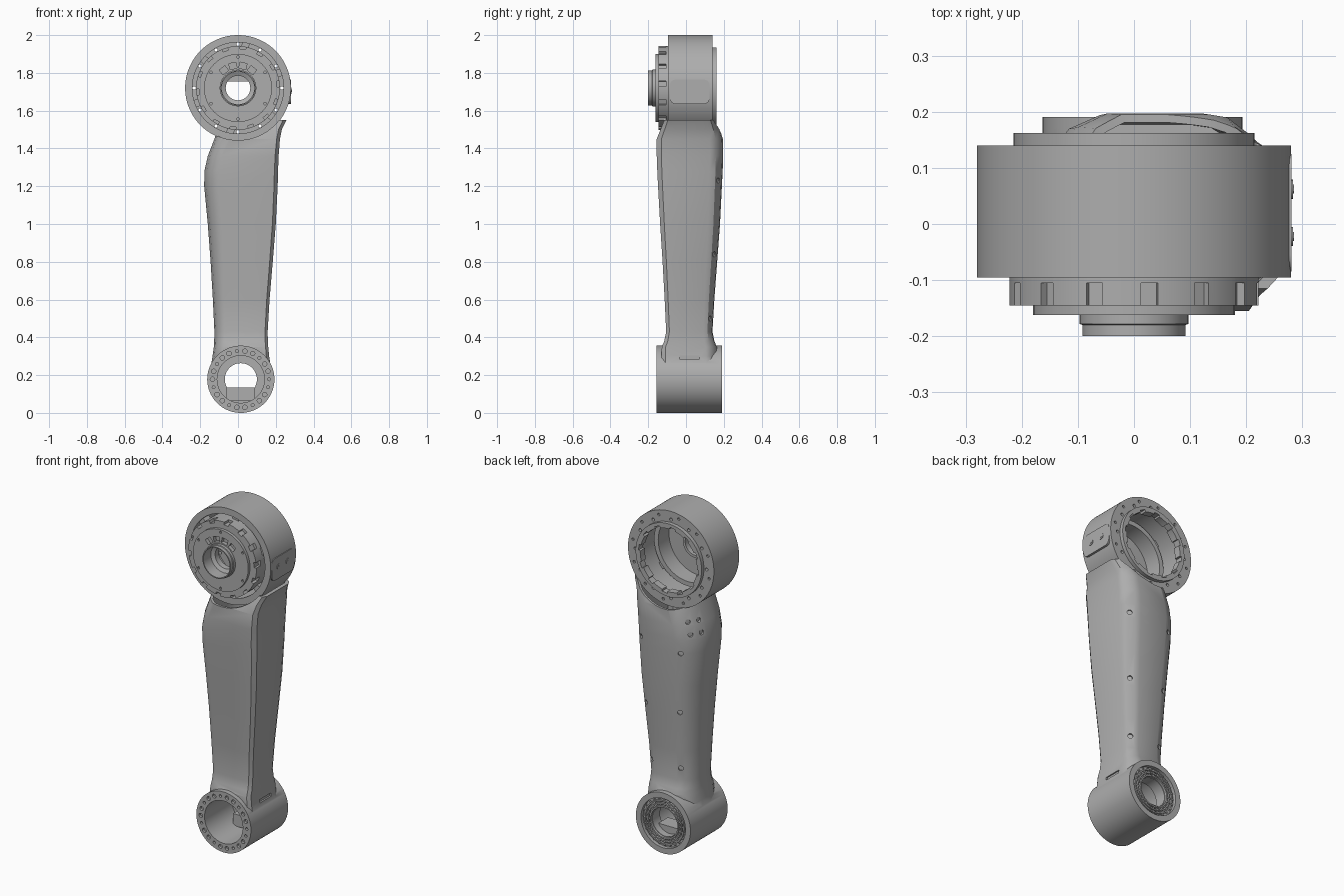
import bpy, bmesh
from math import cos, sin, pi, radians
from mathutils import Matrix, Vector

cube = bpy.data.objects.get("Cube")
if cube:
    bpy.data.objects.remove(cube, do_unlink=True)

metal = bpy.data.materials.new("brushed grey metal")
metal.use_nodes = True
GREY = (0.42, 0.42, 0.42, 1)
metal.diffuse_color = GREY
metal.node_tree.nodes["Principled BSDF"].inputs["Base Color"].default_value = GREY

TOP = (0, 1.72)          # axis of the large upper ring (x, z)
LOW = (0.015, 0.178)     # axis of the lower housing (x, z)


def finish(name, bm):
    """Turn a bmesh into a shaded object."""
    bmesh.ops.recalc_face_normals(bm, faces=bm.faces)
    mesh = bpy.data.meshes.new(name)
    bm.to_mesh(mesh)
    bm.free()
    mesh.materials.append(metal)
    obj = bpy.data.objects.new(name, mesh)
    bpy.context.collection.objects.link(obj)
    return obj


def smooth(obj):
    bpy.ops.object.select_all(action="DESELECT")
    obj.select_set(True)
    bpy.context.view_layer.objects.active = obj
    bpy.ops.object.shade_smooth_by_angle(angle=radians(32))


def combine(obj, bm, operation="DIFFERENCE"):
    """Apply a boolean with a temporary helper mesh."""
    helper = finish("helper", bm)
    helper.hide_render = True
    mod = obj.modifiers.new("cut", "BOOLEAN")
    mod.operation, mod.solver, mod.object = operation, "EXACT", helper
    bpy.context.view_layer.objects.active = obj
    bpy.ops.object.modifier_apply(modifier=mod.name)
    bpy.data.objects.remove(helper, do_unlink=True)


def lathe(bm, profile, axis, steps=80):
    """Revolve a closed (radius, y) profile around a line along y."""
    rings = []
    for i in range(steps):
        a = 2 * pi * i / steps
        rings.append([bm.verts.new((axis[0] + r * cos(a), y, axis[1] + r * sin(a)))
                      for r, y in profile])
    n = len(profile)
    for i in range(steps):
        p, q = rings[i], rings[(i + 1) % steps]
        for j in range(n):
            k = (j + 1) % n
            bm.faces.new((p[j], p[k], q[k], q[j]))
    return bm


def cylinder(bm, centre, direction, radius, depth, steps=16):
    turn = Vector((0, 0, 1)).rotation_difference(Vector(direction)).to_matrix().to_4x4()
    bmesh.ops.create_cone(bm, cap_ends=True, segments=steps, radius1=radius, radius2=radius,
                          depth=depth, matrix=Matrix.Translation(centre) @ turn)
    return bm


def box(bm, centre, size, turn=Matrix()):
    bmesh.ops.create_cube(bm, size=1, matrix=Matrix.Translation(centre) @ turn
                          @ Matrix.Diagonal((*size, 1)))
    return bm


def around(axis, radius, y, count, start=0.0, sweep=2 * pi):
    """Positions and rotations spread around a y axis."""
    for i in range(count):
        a = start + sweep * i / count
        yield (Vector((axis[0] + radius * cos(a), y, axis[1] + radius * sin(a))),
               Matrix.Rotation(-a, 4, "Y"))


# Arm: rounded cross-section with a chamfered back corner, lofted along z
SECTION = [(0.9, -1), (1, -0.86), (1, 0.6), (0.93, 0.78), (0.68, 0.97), (0.5, 1),
           (-0.4, 1), (-0.68, 0.86), (-0.9, 0.55), (-1, 0.2), (-1, -0.3),
           (-0.94, -0.65), (-0.82, -0.87), (-0.6, -1)]
# z, left x, right x, front y, back y
STATIONS = [(0.2, -0.15, 0.18, -0.13, 0.165), (0.3, -0.135, 0.165, -0.13, 0.165),
            (0.35, -0.128, 0.16, -0.128, 0.163), (0.38, -0.126, 0.158, -0.115, 0.15),
            (0.43, -0.125, 0.157, -0.105, 0.14), (0.6, -0.133, 0.167, -0.113, 0.15),
            (0.8, -0.145, 0.184, -0.124, 0.165), (1, -0.16, 0.2, -0.137, 0.18),
            (1.2, -0.179, 0.21, -0.148, 0.19), (1.28, -0.178, 0.212, -0.152, 0.194),
            (1.36, -0.16, 0.215, -0.155, 0.197), (1.45, -0.125, 0.222, -0.155, 0.195),
            (1.5, -0.11, 0.232, -0.135, 0.18), (1.55, -0.1, 0.256, -0.115, 0.16)]


def outline(station, inset=0):
    z, x0, x1, y0, y1 = station
    cx, cy, hx, hy = (x0 + x1) / 2, (y0 + y1) / 2, (x1 - x0) / 2 - inset, (y1 - y0) / 2 - inset
    return [Vector((cx + u * hx, cy + v * hy, z)) for u, v in SECTION]


def loft(stations, inset=0):
    bm = bmesh.new()
    loops = [[bm.verts.new(p) for p in outline(s, inset)] for s in stations]
    n = len(SECTION)
    for low, high in zip(loops, loops[1:]):
        for j in range(n):
            bm.faces.new((low[j], low[(j + 1) % n], high[(j + 1) % n], high[j]))
    bm.faces.new(loops[0])
    bm.faces.new(loops[-1])
    return bm


def station_at(z):
    for a, b in zip(STATIONS, STATIONS[1:]):
        if a[0] <= z <= b[0]:
            t = (z - a[0]) / (b[0] - a[0])
            return [p + (q - p) * t for p, q in zip(a, b)]


arm = finish("arm_with_lower_housing", loft(STATIONS))
combine(arm, cylinder(bmesh.new(), (LOW[0], 0.018, LOW[1]), (0, 1, 0), 0.178, 0.346, 80), "UNION")
top_cavity = loft([s for s in STATIONS if s[0] >= 1.2], 0.014)
for v in top_cavity.verts:
    if v.co.z > 1.54:
        v.co.z += 0.03
combine(arm, top_cavity)
combine(arm, cylinder(bmesh.new(), (0, 0, TOP[1]), (0, 1, 0), 0.276, 1, 80))

# Lower housing: front bore, small through hole, back recess
combine(arm, cylinder(bmesh.new(), (LOW[0], -0.05, LOW[1]), (0, 1, 0), 0.125, 0.3, 64))
combine(arm, cylinder(bmesh.new(), (LOW[0], 0.15, LOW[1]), (0, 1, 0), 0.085, 0.3, 48))
combine(arm, cylinder(bmesh.new(), (LOW[0], 0.19, LOW[1]), (0, 1, 0), 0.145, 0.04, 64))

# Screw holes in the housing rim, the side slot, and the bolts down the back
holes = bmesh.new()
for i, (p, _) in enumerate(around(LOW, 0.15, -0.155, 22)):
    cylinder(holes, p, (0, 1, 0), 0.012 if i % 3 else 0.008, 0.03, 12)
box(holes, (0.2, 0.018, 0.295), (0.085, 0.105, 0.018))
spots = [(z, 3) for z in (0.5, 0.84, 1.23)] + [(z, 6) for z in (0.5, 0.84, 1.2)]
spots += [(1.31, 7), (1.38, 7), (1.31, 8), (1.38, 8)]
for z, k in spots:
    ring = outline(station_at(z))
    a, b = ring[k], ring[k + 1]
    cylinder(holes, (a + b) / 2, ((b - a).y, (a - b).x, 0), 0.014, 0.016, 14)
combine(arm, holes)
smooth(arm)

# Ridged rings in the back recess of the housing
ridges = bmesh.new()
for r in (0.088, 0.105, 0.122):
    lathe(ridges, [(r, 0.165), (r, 0.184), (r + 0.008, 0.184), (r + 0.008, 0.165)], LOW, 48)
for p, turn in around(LOW, 0.114, 0.173, 24):
    box(ridges, p, (0.05, 0.014, 0.006), turn)
smooth(finish("housing_back_ridges", ridges))
smooth(finish("housing_flat_block", box(bmesh.new(), (LOW[0], 0.085, 0.1), (0.15, 0.09, 0.07))))

# Upper ring with a raised back flange
ring = finish("upper_ring", lathe(bmesh.new(), [
    (0.28, -0.095), (0.28, 0.14), (0.215, 0.14), (0.215, 0.162), (0.185, 0.162),
    (0.185, 0.12), (0.242, 0.12), (0.242, -0.095)], TOP, 112))
notches = bmesh.new()
for p, turn in around(TOP, 0.186, 0.15, 12, 0.13):
    box(notches, p, (0.02, 0.1, 0.035), turn)
for p, _ in around(TOP, 0.232, 0.13, 12):
    cylinder(notches, p, (0, 1, 0), 0.009, 0.06, 12)
for p, _ in around(TOP, 0.253, 0.14, 12, 0.2):
    cylinder(notches, p, (0, 1, 0), 0.008, 0.02, 12)
combine(ring, notches)
smooth(ring)

# Front hub: stepped hollow cup with a bored boss
hub = finish("front_hub", lathe(bmesh.new(), [
    (0.065, -0.085), (0.065, -0.12), (0.086, -0.13), (0.086, -0.2), (0.092, -0.2), (0.092, -0.18),
    (0.097, -0.178), (0.097, -0.162), (0.18, -0.162), (0.18, -0.145), (0.222, -0.145),
    (0.222, -0.02), (0.195, -0.02), (0.195, -0.12), (0.08, -0.12), (0.08, -0.085)], TOP, 80))
pockets = bmesh.new()
for p, turn in around(TOP, 0.222, -0.13, 14, 0.1):
    box(pockets, p, (0.032, 0.05, 0.03), turn)
for p, turn in around(TOP, 0.12, -0.16, 4, radians(52), radians(102)):
    box(pockets, p, (0.032, 0.04, 0.038), turn)
for p, _ in around(TOP, 0.165, -0.162, 6, pi / 2):
    cylinder(pockets, p, (0, 1, 0), 0.007, 0.016, 12)
combine(hub, pockets)
smooth(hub)

# Lugs joining hub and ring
lugs = bmesh.new()
for p, turn in around(TOP, 0.23, -0.055, 6, 0.35):
    box(lugs, p, (0.036, 0.05, 0.04), turn)
smooth(finish("hub_lugs", lugs))
smooth(finish("bore_cover", box(bmesh.new(), (0, -0.095, 1.775), (0.11, 0.012, 0.04))))

# Side access panel with two bolts
panel = box(bmesh.new(), (0.274, 0.02, 1.7), (0.013, 0.21, 0.13))
bmesh.ops.bevel(panel, geom=[e for e in panel.edges if abs((e.verts[0].co - e.verts[1].co).x) > 0.01],
                offset=0.03, segments=4, profile=0.5, affect="EDGES")
smooth(finish("side_panel", panel))
bolts = bmesh.new()
for y in (-0.022, 0.062):
    lathe_turn = Matrix.Rotation(pi / 2, 4, "Y")
    cylinder(bolts, (0.279, y, 1.705), (1, 0, 0), 0.017, 0.009, 20)
    cylinder(bolts, (0.28, y, 1.705), (1, 0, 0), 0.008, 0.01, 6)
smooth(finish("panel_bolts", bolts))
